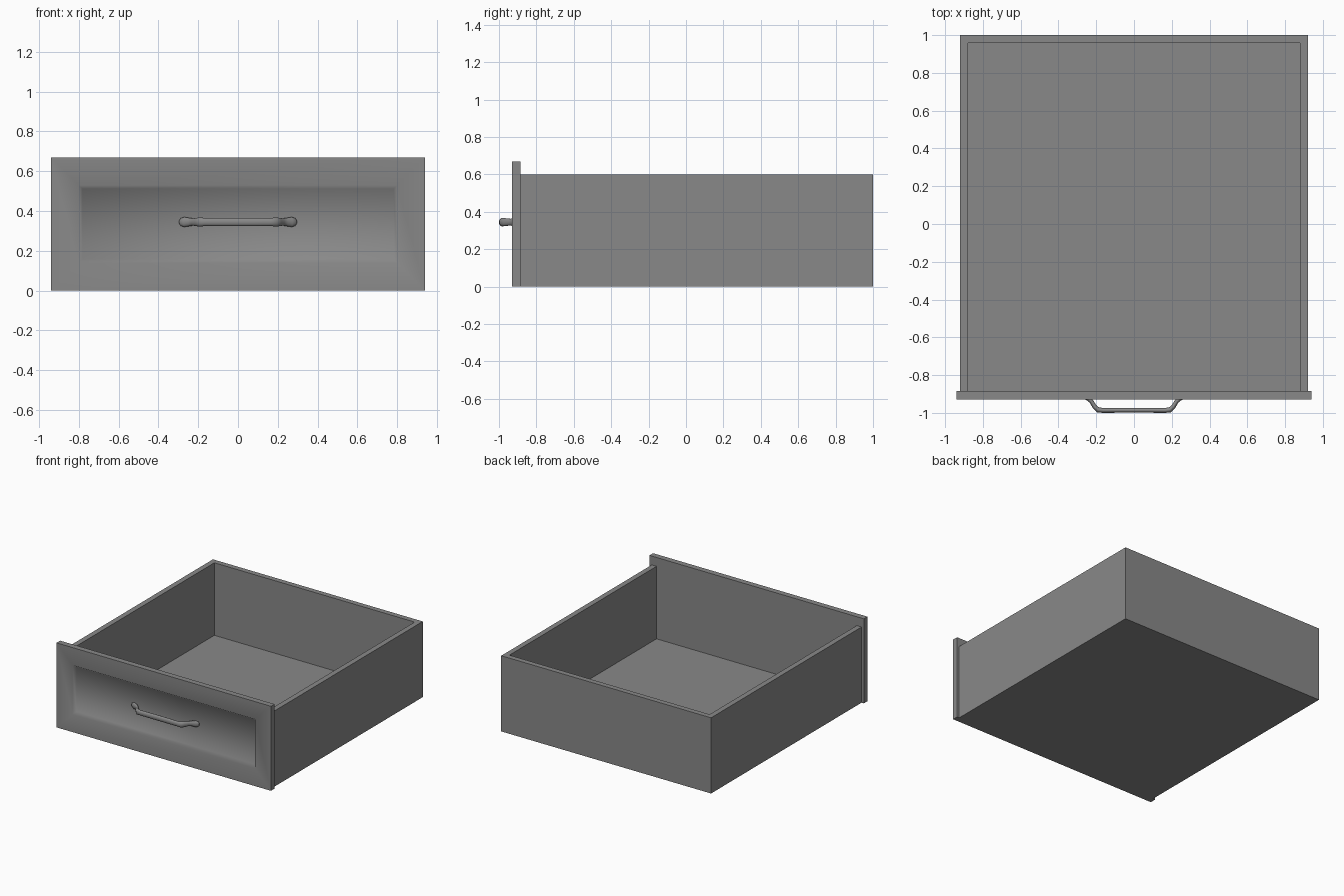
import bpy, bmesh, math
from mathutils import Vector

if "Cube" in bpy.data.objects:
    bpy.data.objects.remove(bpy.data.objects["Cube"], do_unlink=True)

grey = bpy.data.materials.new("plain_grey")
grey.use_nodes = True
colour = (0.25, 0.25, 0.25, 1)
grey.diffuse_color = colour
grey.node_tree.nodes["Principled BSDF"].inputs["Base Color"].default_value = colour


def add_object(name, bm):
    bmesh.ops.recalc_face_normals(bm, faces=bm.faces)
    mesh = bpy.data.meshes.new(name)
    bm.to_mesh(mesh)
    bm.free()
    mesh.materials.append(grey)
    obj = bpy.data.objects.new(name, mesh)
    bpy.context.collection.objects.link(obj)
    return obj


def box(name, low, high):
    low, high = Vector(low), Vector(high)
    bm = bmesh.new()
    bmesh.ops.create_cube(bm, size=1)
    for v in bm.verts:
        v.co = (low + high) / 2 + v.co * (high - low)
    return add_object(name, bm)


def loft(name, rings, angle):
    """Skin closed rings of points, cap both ends and smooth gentle edges."""
    bm = bmesh.new()
    rows = [[bm.verts.new(p) for p in ring] for ring in rings]
    for a, b in zip(rows, rows[1:]):
        for i in range(len(a)):
            j = (i + 1) % len(a)
            bm.faces.new((a[i], a[j], b[j], b[i]))
    bm.faces.new(rows[0])
    bm.faces.new(rows[-1])
    obj = add_object(name, bm)
    bpy.ops.object.select_all(action="DESELECT")
    obj.select_set(True)
    bpy.context.view_layer.objects.active = obj
    bpy.ops.object.shade_smooth_by_angle(angle=math.radians(angle))
    return obj


# Open tray
width, height, wall, floor = 0.92, 0.6, 0.042, 0.025
front, back = -0.885, 1.0
box("left_side", (width - wall, front, 0), (width, back, height))
box("right_side", (-width, front, 0), (wall - width, back, height))
box("back_wall", (wall - width, back - wall, 0), (width - wall, back, height))
box("tray_floor", (wall - width, front, 0), (width - wall, back - wall, floor))


# Front panel with a sloping recess
def panel_ring(margin, y):
    x, low, high = 0.94 - margin, margin, 0.67 - margin
    return [(-x, y, low), (x, y, low), (x, y, high), (-x, y, high)]


loft("front_panel", [panel_ring(*r) for r in
     ((0, front), (0, -0.93), (0.14, -0.93), (0.158, -0.905))], 70)

# Handle: half path as x, y, half thickness, half height
half = [(0.08, -0.986, 0.013, 0.021), (0.165, -0.987, 0.013, 0.020),
        (0.19, -0.984, 0.014, 0.023), (0.208, -0.968, 0.012, 0.021),
        (0.225, -0.94, 0.011, 0.018), (0.245, -0.922, 0.012, 0.021),
        (0.27, -0.914, 0.012, 0.025), (0.288, -0.908, 0.009, 0.019),
        (0.294, -0.905, 0.004, 0.009)]
path = [(-x, y, t, h) for x, y, t, h in reversed(half)] + half
rings = []
for i, (x, y, t, h) in enumerate(path):
    before, after = path[max(i - 1, 0)], path[min(i + 1, len(path) - 1)]
    along = Vector((after[0] - before[0], after[1] - before[1], 0)).normalized()
    across = Vector((-along.y, along.x, 0))
    rings.append([Vector((x, y, 0.345)) + across * t * math.cos(a)
                  + Vector((0, 0, h * math.sin(a)))
                  for a in (math.tau * k / 16 for k in range(16))])
loft("handle", rings, 60)
